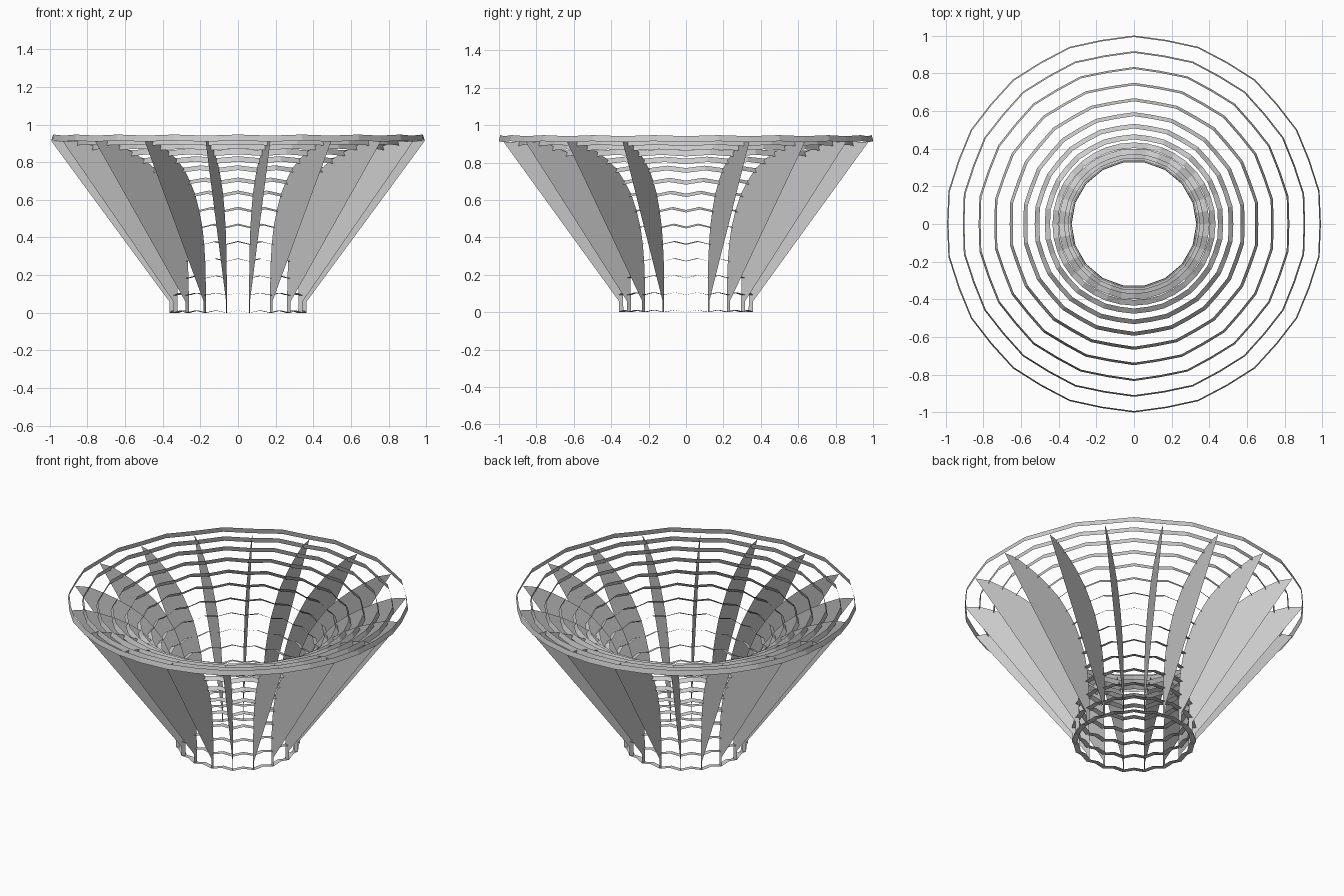
import bpy
from math import cos, sin, radians, hypot

if "Cube" in bpy.data.objects:
    bpy.data.objects.remove(bpy.data.objects["Cube"])

N = 18            # number of radial fins
HALF = 0.0165     # half width of each ring strip

# bowl curve: (radius, height) of each ring where it meets a fin
CURVE = [(.3475, 0), (.348, .093), (.35, .183), (.355, .273), (.366, .363),
         (.385, .453), (.418, .54), (.46, .625), (.515, .693), (.577, .758),
         (.652, .807), (.735, .848), (.82, .88), (.905, .905), (.989, .925)]


def make_object(name, verts, faces):
    mesh = bpy.data.meshes.new(name)
    mesh.from_pydata(verts, [], faces)
    mesh.update()
    obj = bpy.data.objects.new(name, mesh)
    bpy.context.collection.objects.link(obj)
    return obj


def tangent(i):
    if i == 0:
        return 0.0, 1.0
    a, b = CURVE[i - 1], CURVE[min(i + 1, len(CURVE) - 1)]
    dr, dz = b[0] - a[0], b[1] - a[1]
    length = hypot(dr, dz)
    return dr / length, dz / length


def polar(r, z, degrees):
    return r * cos(radians(degrees)), r * sin(radians(degrees)), z


# rings: thin strips square to the bowl curve, arched between the fins
for i, (r, z) in enumerate(CURVE):
    tr, tz = tangent(i)
    arch = 0.012 + 0.012 * i / (len(CURVE) - 1)
    verts, faces = [], []
    for k in range(2 * N):
        for s in (-HALF, HALF):
            pr, pz = r - s * tz, z + s * tr
            if k % 2:
                pr = pr * cos(radians(180 / N)) + arch * tr
                pz += arch * tz
            verts.append(polar(pr, pz, k * 180 / N))
        a, b = 2 * k, 2 * ((k + 1) % (2 * N))
        faces.append((a, b, b + 1, a + 1))
    make_object(f"ring_{i + 1}", verts, faces)

# fins: flat blades with a curved inner edge and a straight outer edge
profile = []
for i, (r, z) in enumerate(CURVE[:-1]):
    tr, tz = tangent(i)
    profile.append((r - 0.007 * tz, z + 0.007 * tr))
profile += [(.99, .91), (.365, .06), (.365, 0)]
for k in range(N):
    verts = [polar(r, z, k * 360 / N) for r, z in profile]
    make_object(f"fin_{k + 1}", verts, [tuple(range(len(profile)))])
